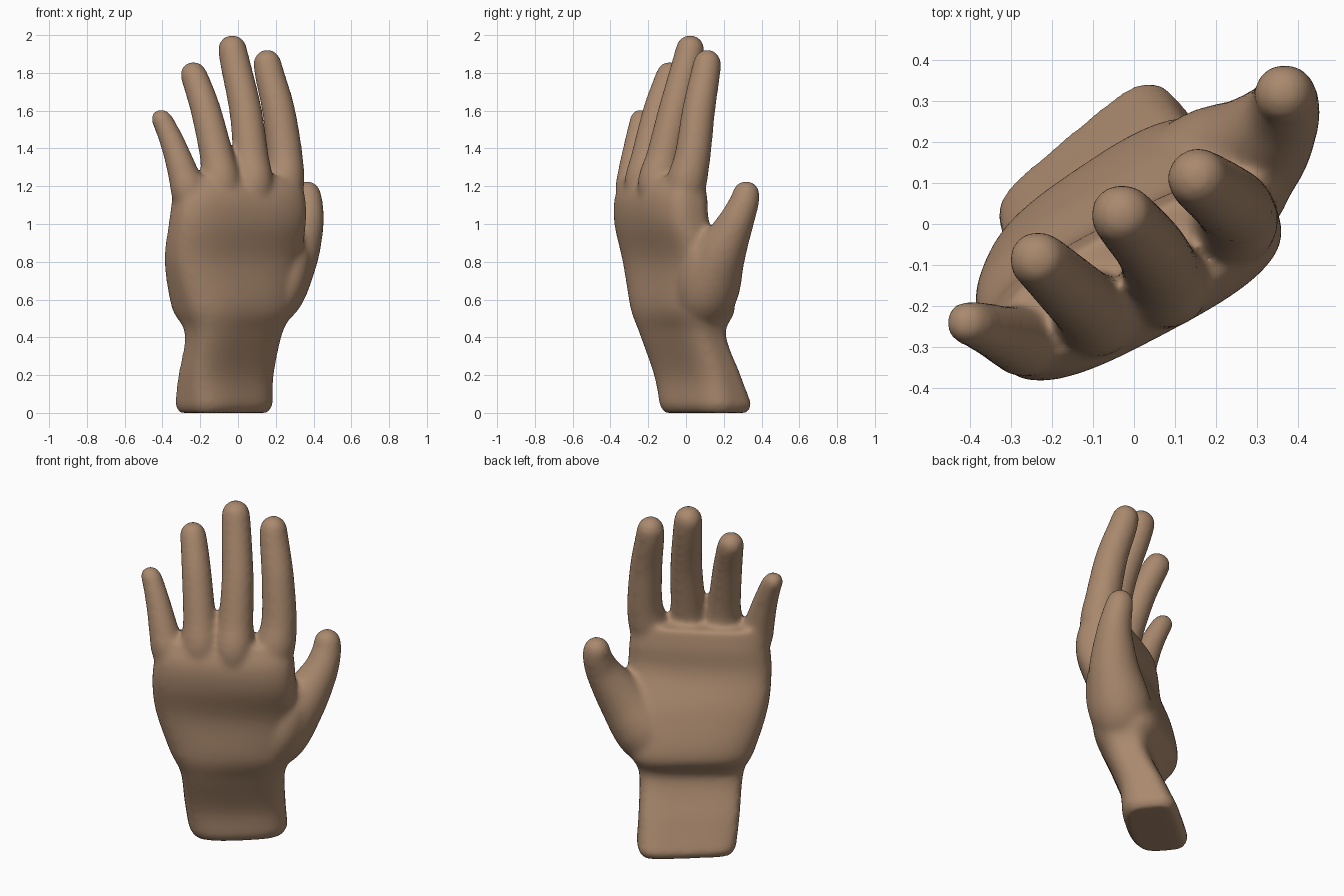
import bpy, bmesh
from math import cos, sin, pi, radians
from mathutils import Vector

if "Cube" in bpy.data.objects:
    bpy.data.objects.remove(bpy.data.objects["Cube"])


def spline(points, steps):
    """Catmull-Rom resampling of equal-length tuples."""
    p = [Vector(q) for q in points]
    p = [2 * p[0] - p[1]] + p + [2 * p[-1] - p[-2]]
    out = []
    for i in range(1, len(p) - 2):
        a, b, c, d = p[i - 1:i + 3]
        for k in range(steps):
            t = k / steps
            out.append(0.5 * (2 * b + (c - a) * t + (2 * a - 5 * b + 4 * c - d) * t * t
                              + (3 * b - a - 3 * c + d) * t ** 3))
    return out + [p[-2]]


def loft(bm, rings):
    """Skin a list of point rings into a closed tube."""
    loops = [[bm.verts.new(co) for co in ring] for ring in rings]
    n = len(loops[0])
    for lo, hi in zip(loops, loops[1:]):
        for i in range(n):
            j = (i + 1) % n
            bm.faces.new((lo[i], lo[j], hi[j], hi[i]))
    bm.faces.new(loops[0][::-1])
    bm.faces.new(loops[-1])


def palm_ring(s, n=48):
    """Rotated superellipse, rounder on the back: z, x, y, half width,
    half thickness palm side and back side, degrees, power."""
    z, x, y, w, tp, tb, ang, e = s
    a, ring = radians(ang), []
    for i in range(n):
        c, d = cos(2 * pi * i / n), sin(2 * pi * i / n)
        f = 2 / (e if d > 0 else min(e, 3))
        u = w * abs(c) ** f * (1 if c > 0 else -1)
        v = abs(d) ** f * (tp if d > 0 else -tb)
        ring.append((x + u * cos(a) - v * sin(a), y + u * sin(a) + v * cos(a), z))
    return ring


def digit(bm, path, n=24):
    """Tapered finger along (x, y, z, radius) points, with a rounded tip."""
    pts = spline(path, 6)
    ctr = [Vector(p[:3]) for p in pts]
    rad = [p[3] for p in pts]
    side = Vector((cos(radians(32)), sin(radians(32)), 0))
    rings = []

    def ring(c, tangent, r):
        u = (side - tangent * side.dot(tangent)).normalized()
        v = tangent.cross(u)
        rings.append([c + r * (u * cos(2 * pi * i / n) + v * sin(2 * pi * i / n)) for i in range(n)])

    for i, c in enumerate(ctr):
        tan = (ctr[min(i + 1, len(ctr) - 1)] - ctr[max(i - 1, 0)]).normalized()
        ring(c, tan, rad[i])
    for k in range(1, 7):
        a = k / 6 * radians(86)
        ring(ctr[-1] + tan * rad[-1] * sin(a), tan, rad[-1] * cos(a))
    loft(bm, rings)


bm = bmesh.new()

# wrist and palm
palm = [(.04, -.07, .1, .267, .15, .168, 40, 5), (.2, -.058, .055, .272, .125, .14, 39, 5),
        (.42, -.022, -.018, .283, .12, .14, 38, 4), (.56, -.03, -.013, .34, .185, .2, 34, 3),
        (.8, -.03, -.06, .387, .165, .17, 31, 3), (1.0, -.004, -.125, .388, .15, .155, 28, 3),
        (1.14, .004, -.13, .375, .145, .152, 28, 3), (1.25, .0, -.115, .345, .11, .12, 28, 3)]
base = (0, -.07, .1, .245, .13, .145, 40, 5)
loft(bm, [palm_ring(base)] + [palm_ring(s) for s in spline(palm, 6)])

# four fingers, thumb and thumb web
digits = [
    [(.24, -.02, 1.0, .06), (.245, 0, 1.2, .105), (.247, .035, 1.36, .096), (.215, .067, 1.6, .088), (.17, .1, 1.78, .08), (.155, .112, 1.85, .075)],
    [(.08, -.14, 1.0, .06), (.08, -.15, 1.2, .106), (.067, -.115, 1.36, .095), (.04, -.06, 1.6, .087), (-.01, 0, 1.83, .081), (-.03, .022, 1.925, .077)],
    [(-.08, -.2, 1.0, .06), (-.09, -.22, 1.2, .105), (-.113, -.2, 1.36, .09), (-.17, -.147, 1.6, .081), (-.22, -.1, 1.75, .074), (-.236, -.087, 1.79, .071)],
    [(-.24, -.26, 1.0, .06), (-.262, -.28, 1.17, .093), (-.291, -.28, 1.27, .082), (-.335, -.265, 1.4, .069), (-.39, -.245, 1.53, .058), (-.407, -.242, 1.555, .055)],
    [(.08, .03, .48, .11), (.18, .105, .64, .17), (.29, .178, .83, .138), (.358, .26, 1.0, .098), (.37, .307, 1.11, .08), (.366, .318, 1.155, .074)],
    [(.16, .02, .5, .08), (.24, .06, .68, .11), (.275, .1, .82, .11), (.29, .125, .9, .08)],
]
for path in digits:
    digit(bm, path)

bmesh.ops.recalc_face_normals(bm, faces=bm.faces)
mesh = bpy.data.meshes.new("hand")
bm.to_mesh(mesh)
bm.free()
hand = bpy.data.objects.new("hand", mesh)
bpy.context.collection.objects.link(hand)

# fuse the parts into one soft skin
fuse = hand.modifiers.new("fuse", 'REMESH')
fuse.mode = 'VOXEL'
fuse.voxel_size = 0.014
fuse.use_smooth_shade = True
soften = hand.modifiers.new("soften", 'SMOOTH')
soften.factor = 0.5
soften.iterations = 16

skin = bpy.data.materials.new("skin")
skin.diffuse_color = (.40, .25, .155, 1)
skin.use_nodes = True
skin.node_tree.nodes["Principled BSDF"].inputs["Base Color"].default_value = skin.diffuse_color
mesh.materials.append(skin)
